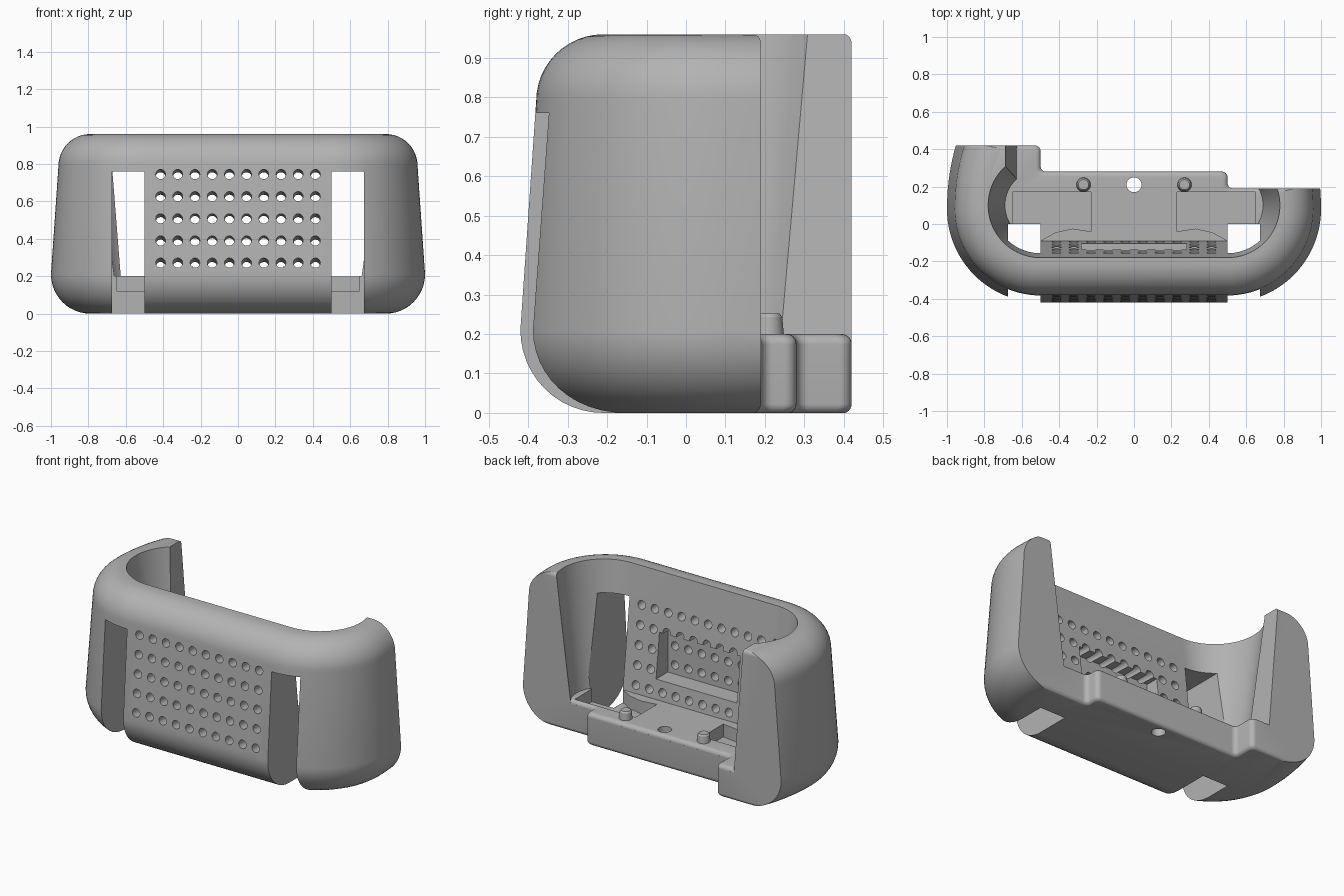
import bpy, bmesh
from math import sin, cos, radians, pi
from mathutils import Matrix

cube = bpy.data.objects.get("Cube")
if cube:
    bpy.data.objects.remove(cube, do_unlink=True)

grey = bpy.data.materials.new("plain_grey")
grey.use_nodes = True
grey.diffuse_color = (0.45, 0.45, 0.45, 1)
for node in grey.node_tree.nodes:
    if node.type == 'BSDF_PRINCIPLED':
        node.inputs["Base Color"].default_value = grey.diffuse_color
        node.inputs["Roughness"].default_value = 0.6


def make(name, bm):
    bmesh.ops.recalc_face_normals(bm, faces=bm.faces[:])
    mesh = bpy.data.meshes.new(name)
    bm.to_mesh(mesh)
    bm.free()
    mesh.materials.append(grey)
    obj = bpy.data.objects.new(name, mesh)
    bpy.context.scene.collection.objects.link(obj)
    return obj


def loft(name, rings):
    """Closed solid through a stack of rings with equal point counts."""
    bm = bmesh.new()
    rows = [[bm.verts.new(p) for p in ring] for ring in rings]
    n = len(rows[0])
    for a, b in zip(rows, rows[1:]):
        for i in range(n):
            j = (i + 1) % n
            bm.faces.new((a[i], a[j], b[j], b[i]))
    bm.faces.new(rows[0][::-1])
    bm.faces.new(rows[-1])
    return make(name, bm)


def prism(name, outline, z0, z1):
    return loft(name, [[(x, y, z) for x, y in outline] for z in (z0, z1)])


def box(name, x0, x1, y0, y1, z0, z1):
    return prism(name, [(x0, y0), (x1, y0), (x1, y1), (x0, y1)], z0, z1)


def boolean(obj, tool, operation, discard=True):
    mod = obj.modifiers.new("cut", 'BOOLEAN')
    mod.operation, mod.solver, mod.object = operation, 'EXACT', tool
    bpy.context.view_layer.update()
    graph = bpy.context.evaluated_depsgraph_get()
    mesh = bpy.data.meshes.new_from_object(obj.evaluated_get(graph))
    obj.modifiers.clear()
    obj.data = mesh
    if discard:
        bpy.data.objects.remove(tool, do_unlink=True)


def arc(cx, cy, r, start, end, steps):
    return [(cx + r * cos(radians(start + (end - start) * i / steps)),
             cy + r * sin(radians(start + (end - start) * i / steps)))
            for i in range(steps + 1)]


# Outer body: rounded plan, leaning walls, soft top and bottom
def outer_ring(r, z):
    plan = arc(0.5, 0, r, -90, 90, 48) + arc(-0.5, 0, r, 90, 270, 48)
    return [(x, 0.08 + y * (1.6 if y > 0 else 1), z) for x, y in plan]


profile = arc(0.29, 0.21, 0.21, -90, 0, 12) + arc(0.29, 0.79, 0.17, 0, 90, 12)
shell = loft("shell", [outer_ring(r, z) for r, z in profile])


# Stepped back edge with rounded corners, used for the back and the floor
step_plan = ([(-1.2, -1), (-1.2, 0.42)]
             + arc(-0.53, 0.39, 0.03, 90, 0, 6) + arc(-0.47, 0.31, 0.03, 180, 270, 6)
             + arc(0.47, 0.25, 0.03, 90, 0, 6) + arc(0.53, 0.22, 0.03, 180, 270, 6)
             + [(1.2, 0.19), (1.2, -1)])


def stepped_block(name, bottom, top):
    fillet = 0.025
    rings = []
    for i in range(7):
        a = pi / 2 * i / 6
        rings.append((fillet * (1 - sin(a)), bottom + fillet * (1 - cos(a))))
    for i in range(7):
        a = pi / 2 * i / 6
        rings.append((fillet * (1 - cos(a)), top - fillet * (1 - sin(a))))
    return loft(name, [[(x - o, y - o, z) for x, y in step_plan] for o, z in rings])


boolean(shell, stepped_block("back_limit", -0.002, 0.962), 'INTERSECT')


# Cavity, widening upward and open at the back, above a stepped floor
def cavity_ring(r, z):
    side = arc(0.5, 0.1, r, -90, 48, 36)
    side.append((side[-1][0], 0.7))
    return [(x, y, z) for x, y in side] + [(-x, y, z) for x, y in side[::-1]]


cavity = loft("cavity", [cavity_ring(0.187, 0.176), cavity_ring(0.286, 1.01)])
boolean(cavity, stepped_block("floor", -0.002, 0.2), 'DIFFERENCE')
boolean(shell, cavity, 'DIFFERENCE')

# Front slots and floor pockets on both sides
pocket = [(0.23, 0.17), (0.65, 0.17), (0.65, -0.01), (0.5, -0.09),
          (0.42, -0.045), (0.33, -0.025), (0.23, -0.04)]
for s in (-1, 1):
    boolean(shell, box("slot", min(s * 0.5, s * 0.675), max(s * 0.5, s * 0.675),
                       -0.7, 0, -0.1, 0.76), 'DIFFERENCE')
    boolean(shell, prism("pocket", [(s * x, y) for x, y in pocket], 0.12, 0.215),
            'DIFFERENCE')

# Recess in the back of the grille
boolean(shell, box("recess", -0.28, 0.28, -0.22, 0, 0.32, 0.6), 'DIFFERENCE')

# Grille holes, square to the leaning front
bm = bmesh.new()
tilt = Matrix.Rotation(pi / 2 - 0.067, 4, 'X')
for row in range(5):
    for col in range(10):
        place = Matrix.Translation(((col - 4.5) * 0.092, -0.4, 0.27 + row * 0.119))
        bmesh.ops.create_cone(bm, cap_ends=True, segments=20, radius1=0.026,
                              radius2=0.026, depth=0.8, matrix=place @ tilt)
boolean(shell, make("grille_holes", bm), 'DIFFERENCE')

# Drain hole through the floor
boolean(shell, prism("drain", arc(0, 0.21, 0.04, 0, 348.75, 31), -0.1, 0.3), 'DIFFERENCE')

# Locating pegs on the floor
parts = [shell]
for side, x in (("right", -0.27), ("left", 0.27)):
    parts.append(loft("locating_peg_" + side, [
        [(px, py, z) for px, py in arc(x, 0.21, r, 0, 348.75, 31)]
        for r, z in ((0.039, 0.19), (0.034, 0.243), (0.027, 0.252))]))

# Smooth curved surfaces, keep real edges sharp
bpy.ops.object.select_all(action='DESELECT')
for part in parts:
    part.select_set(True)
bpy.context.view_layer.objects.active = shell
bpy.ops.object.shade_smooth_by_angle(angle=radians(30))
